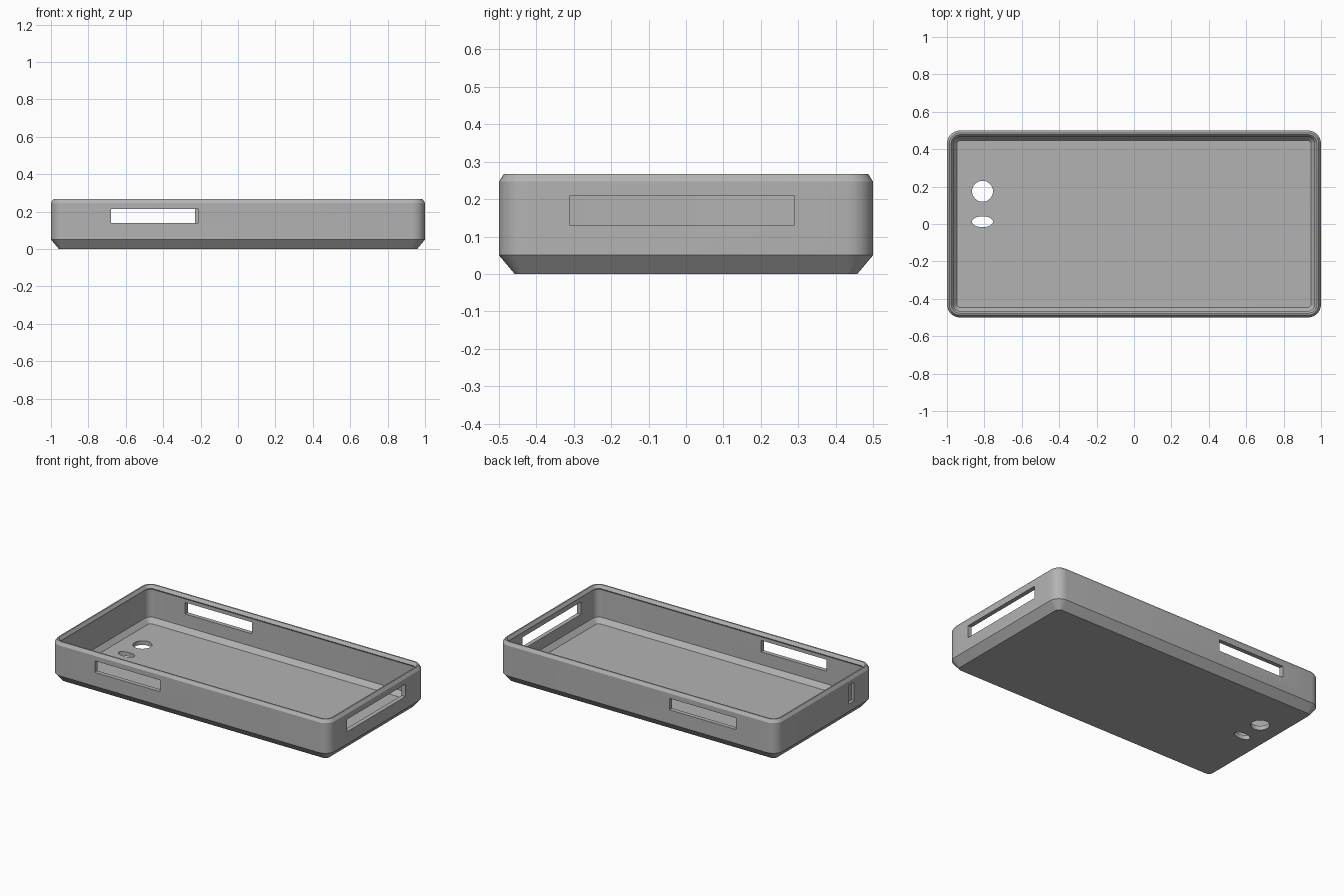
import bpy, bmesh, math

if "Cube" in bpy.data.objects:
    bpy.data.objects.remove(bpy.data.objects["Cube"])

grey = bpy.data.materials.new("case grey")
grey.diffuse_color = (0.45, 0.45, 0.45, 1)
grey.use_nodes = True
grey.node_tree.nodes["Principled BSDF"].inputs["Base Color"].default_value = grey.diffuse_color


def new_object(name, bm):
    bmesh.ops.recalc_face_normals(bm, faces=bm.faces)
    mesh = bpy.data.meshes.new(name)
    bm.to_mesh(mesh)
    bm.free()
    mesh.materials.append(grey)
    obj = bpy.data.objects.new(name, mesh)
    bpy.context.collection.objects.link(obj)
    return obj


def ring(bm, inset, z, radius=0.07, seg=6):
    """Rounded rectangle, 2 x 1 before insetting."""
    r = max(radius - inset, 0.02)
    hx, hy = 1 - inset - r, 0.5 - inset - r
    verts = []
    for i, (sx, sy) in enumerate([(1, 1), (-1, 1), (-1, -1), (1, -1)]):
        for k in range(seg + 1):
            a = math.pi / 2 * (i + k / seg)
            verts.append(bm.verts.new((sx * hx + r * math.cos(a), sy * hy + r * math.sin(a), z)))
    return verts


# Case shell: profile runs from the base, up the outside, over the rim, down to the floor
profile = [(0.042, 0), (0, 0.05), (0, 0.247), (0.013, 0.267), (0.022, 0.267),
           (0.035, 0.247), (0.028, 0.235), (0.028, 0.058), (0.053, 0.027)]
bm = bmesh.new()
rings = [ring(bm, d, z) for d, z in profile]
for a, b in zip(rings, rings[1:]):
    n = len(a)
    for i in range(n):
        bm.faces.new((a[i], a[(i + 1) % n], b[(i + 1) % n], b[i]))
bm.faces.new(rings[0])
bm.faces.new(rings[-1])
case = new_object("phone_case", bm)


def cut(obj, cutter):
    cutter.hide_render = True
    mod = obj.modifiers.new("cut", 'BOOLEAN')
    mod.operation, mod.solver, mod.object = 'DIFFERENCE', 'EXACT', cutter
    bpy.context.view_layer.objects.active = obj
    bpy.ops.object.modifier_apply(modifier=mod.name)
    bpy.data.objects.remove(cutter)


def box(name, lo, hi):
    bm = bmesh.new()
    bmesh.ops.create_cube(bm, size=1)
    for v in bm.verts:
        v.co = [(l + h) / 2 + c * (h - l) for l, h, c in zip(lo, hi, v.co)]
    return new_object(name, bm)


def oval(name, x, y, rx, ry):
    bm = bmesh.new()
    bmesh.ops.create_cone(bm, cap_ends=True, segments=32, radius1=1, radius2=1, depth=0.2)
    for v in bm.verts:
        v.co = (x + v.co.x * rx, y + v.co.y * ry, v.co.z)
    return new_object(name, bm)


# Side openings
cut(case, box("front_slot", (-0.68, -0.6, 0.14), (-0.21, -0.4, 0.215)))
cut(case, box("back_slot", (-0.71, 0.4, 0.14), (-0.23, 0.6, 0.215)))
cut(case, box("end_slot", (0.9, -0.31, 0.13), (1.1, 0.29, 0.21)))
cut(case, box("small_notch", (-1.1, -0.30, 0.10), (-0.98, -0.24, 0.22)))
# Camera and flash holes
cut(case, oval("camera_hole", -0.81, 0.175, 0.056, 0.056))
cut(case, oval("flash_hole", -0.81, 0.012, 0.056, 0.029))

case.select_set(True)
bpy.context.view_layer.objects.active = case
bpy.ops.object.shade_smooth_by_angle(angle=math.radians(25))
